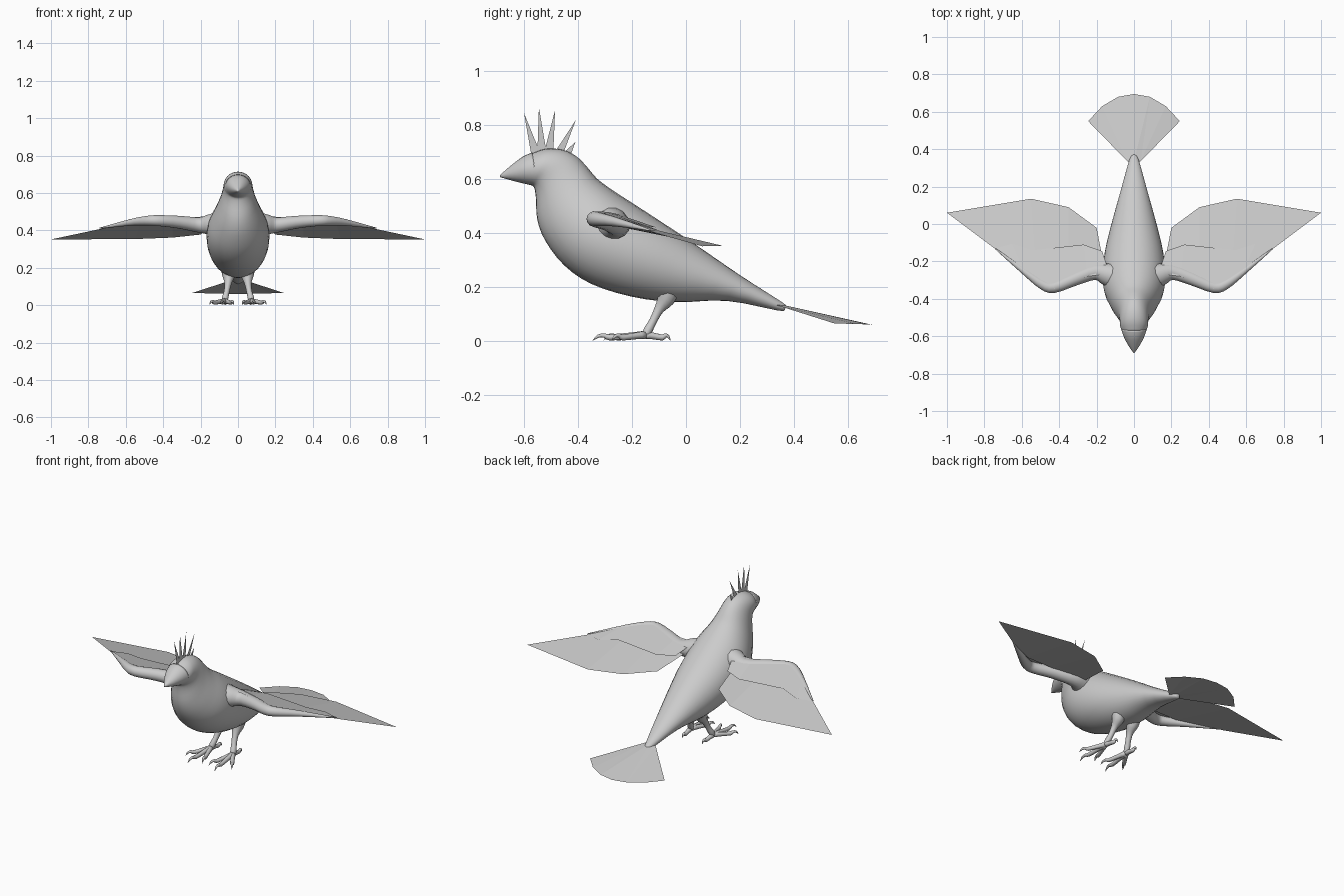
import bpy, math
from mathutils import Vector


def make(name, verts, faces, smooth=True, mirror=False):
    me = bpy.data.meshes.new(name)
    me.from_pydata([tuple(v) for v in verts], [], faces)
    me.update()
    ob = bpy.data.objects.new(name, me)
    bpy.context.collection.objects.link(ob)
    if smooth:
        me.shade_smooth()
    if mirror:
        m = ob.modifiers.new("mirror", 'MIRROR')
        m.use_mirror_merge = False
    return ob


def loft(name, rings, **kw):
    n = len(rings[0])
    verts = [v for r in rings for v in r]
    faces = [(i * n + j, i * n + (j + 1) % n, (i + 1) * n + (j + 1) % n, (i + 1) * n + j)
             for i in range(len(rings) - 1) for j in range(n)]
    faces += [tuple(reversed(range(n))), tuple(range(len(verts) - n, len(verts)))]
    return make(name, verts, faces, **kw)


def spline(rows, steps):
    """Catmull-Rom through rows of numbers."""
    out = []
    for i in range(len(rows) - 1):
        p = [rows[max(0, min(len(rows) - 1, i + k))] for k in (-1, 0, 1, 2)]
        for s in range(steps):
            t = s / steps
            out.append([0.5 * (2 * b + (c - a) * t + (2 * a - 5 * b + 4 * c - d) * t * t
                               + (3 * b - a - 3 * c + d) * t ** 3) for a, b, c, d in zip(*p)])
    return out + [list(rows[-1])]


def profile(name, rows, steps=3, n=28):
    """Rows: top y, top z, bottom y, bottom z, half width."""
    rings = []
    for ty, tz, by, bz, w in spline(rows, steps):
        ring = []
        for k in range(n):
            a = 2 * math.pi * k / n
            f = 0.5 + 0.5 * math.cos(a)
            ring.append((w * math.sin(a), by + (ty - by) * f, bz + (tz - bz) * f))
        rings.append(ring)
    return loft(name, rings)


def tube(name, rows, steps=3, n=10, flat=1.0):
    """Rows: x, y, z, radius."""
    pts = spline(rows, steps)
    rings = []
    for i, p in enumerate(pts):
        a, b = pts[max(i - 1, 0)], pts[min(i + 1, len(pts) - 1)]
        d = (Vector(b[:3]) - Vector(a[:3])).normalized()
        up = Vector((0, 0, 1)) if abs(d.z) < 0.75 else Vector((0, 1, 0))
        u = d.cross(up).normalized()
        v = u.cross(d)
        rings.append([Vector(p[:3]) + p[3] * (u * math.cos(t) + v * flat * math.sin(t))
                      for t in (2 * math.pi * k / n for k in range(n))])
    return loft(name, rings, mirror=True)


def sheet(name, lead, trail):
    n = len(lead)
    make(name, lead + trail, [(i, i + 1, n + i + 1, n + i) for i in range(n - 1)],
         smooth=False, mirror=True)


# Body and head
profile("body", [
    (0.372, 0.132, 0.365, 0.114, 0.010), (0.345, 0.152, 0.335, 0.115, 0.026),
    (0.20, 0.245, 0.15, 0.150, 0.072), (0.03, 0.362, -0.04, 0.145, 0.122),
    (-0.10, 0.448, -0.20, 0.165, 0.156), (-0.20, 0.513, -0.35, 0.212, 0.168),
    (-0.27, 0.558, -0.45, 0.280, 0.158), (-0.33, 0.603, -0.52, 0.370, 0.125),
    (-0.37, 0.650, -0.551, 0.450, 0.098), (-0.41, 0.688, -0.556, 0.530, 0.082),
    (-0.46, 0.710, -0.562, 0.568, 0.077), (-0.52, 0.713, -0.572, 0.578, 0.074),
    (-0.575, 0.694, -0.580, 0.582, 0.062)])

# Beak
profile("beak", [
    (-0.570, 0.699, -0.548, 0.572, 0.069), (-0.605, 0.684, -0.590, 0.582, 0.057),
    (-0.650, 0.650, -0.640, 0.594, 0.033), (-0.690, 0.615, -0.688, 0.608, 0.003)])

# Crest: flat spikes on the centre line
verts, faces = [], []
for by, ty, tz in [(-0.555, -0.60, 0.845), (-0.533, -0.545, 0.867), (-0.51, -0.485, 0.857),
                   (-0.475, -0.408, 0.82), (-0.445, -0.41, 0.738)]:
    k = len(verts)
    verts += [(0, by - 0.018, 0.69), (0, by + 0.018, 0.69), (0, ty, tz)]
    faces.append((k, k + 1, k + 2))
make("crest", verts, faces, smooth=False)

# Wing arm
tube("wing_arm", [
    (0.06, -0.29, 0.43, 0.085), (0.14, -0.27, 0.432, 0.062), (0.21, -0.255, 0.43, 0.044),
    (0.32, -0.295, 0.445, 0.036), (0.43, -0.338, 0.453, 0.031), (0.49, -0.322, 0.452, 0.027),
    (0.58, -0.258, 0.442, 0.018), (0.74, -0.133, 0.412, 0.003)], n=14, flat=0.95)

# Wing feathers: long flight sheet below, short covert sheet above
sheet("flight_feathers",
      [(0.155, -0.25, 0.425), (0.35, -0.27, 0.450), (0.52, -0.27, 0.450), (0.74, -0.135, 0.407)],
      [(0.20, -0.02, 0.378), (0.35, 0.09, 0.362), (0.55, 0.135, 0.354), (1.0, 0.06, 0.352)])
sheet("covert_feathers",
      [(0.13, -0.265, 0.475), (0.25, -0.28, 0.472), (0.43, -0.345, 0.482),
       (0.58, -0.265, 0.460), (0.74, -0.135, 0.412)],
      [(0.17, -0.145, 0.430), (0.27, -0.11, 0.422), (0.54, -0.14, 0.426),
       (0.65, -0.105, 0.412), (0.74, -0.13, 0.410)])

# Tail fan
half = [(0.245, 0.55, 0.066), (0.17, 0.63, 0.064), (0.085, 0.68, 0.062)]
rim = half + [(0, 0.695, 0.060)] + [(-x, y, z) for x, y, z in reversed(half)]
root = [(0.035, 0.335, 0.134), (0, 0.335, 0.140), (-0.035, 0.335, 0.134)]
make("tail", rim + root,
     [(7, 0, 1), (7, 1, 2), (7, 2, 8), (2, 3, 8), (3, 4, 8), (4, 9, 8), (4, 5, 9), (5, 6, 9)],
     smooth=False)

# Legs
tube("leg", [
    (0.048, -0.065, 0.19, 0.042), (0.05, -0.075, 0.155, 0.034), (0.053, -0.10, 0.118, 0.019),
    (0.060, -0.122, 0.075, 0.015), (0.068, -0.140, 0.042, 0.017), (0.072, -0.15, 0.022, 0.014)])

# Toes with hooked claws
heel = Vector((0.072, -0.15, 0.024))
for name, x, y in [("inner_toe", 0.022, -0.305), ("middle_toe", 0.088, -0.345),
                   ("outer_toe", 0.152, -0.275), ("back_toe", 0.066, -0.058)]:
    d = Vector((x, y, 0.004)) - heel
    rows = []
    for t, z, r in [(0, 0.024, 0.015), (0.35, 0.019, 0.012), (0.68, 0.014, 0.011),
                    (0.78, 0.021, 0.008), (0.9, 0.019, 0.006), (1, 0.003, 0.001)]:
        rows.append((heel.x + d.x * t, heel.y + d.y * t, z, r))
    tube(name, rows, steps=2, n=8)
